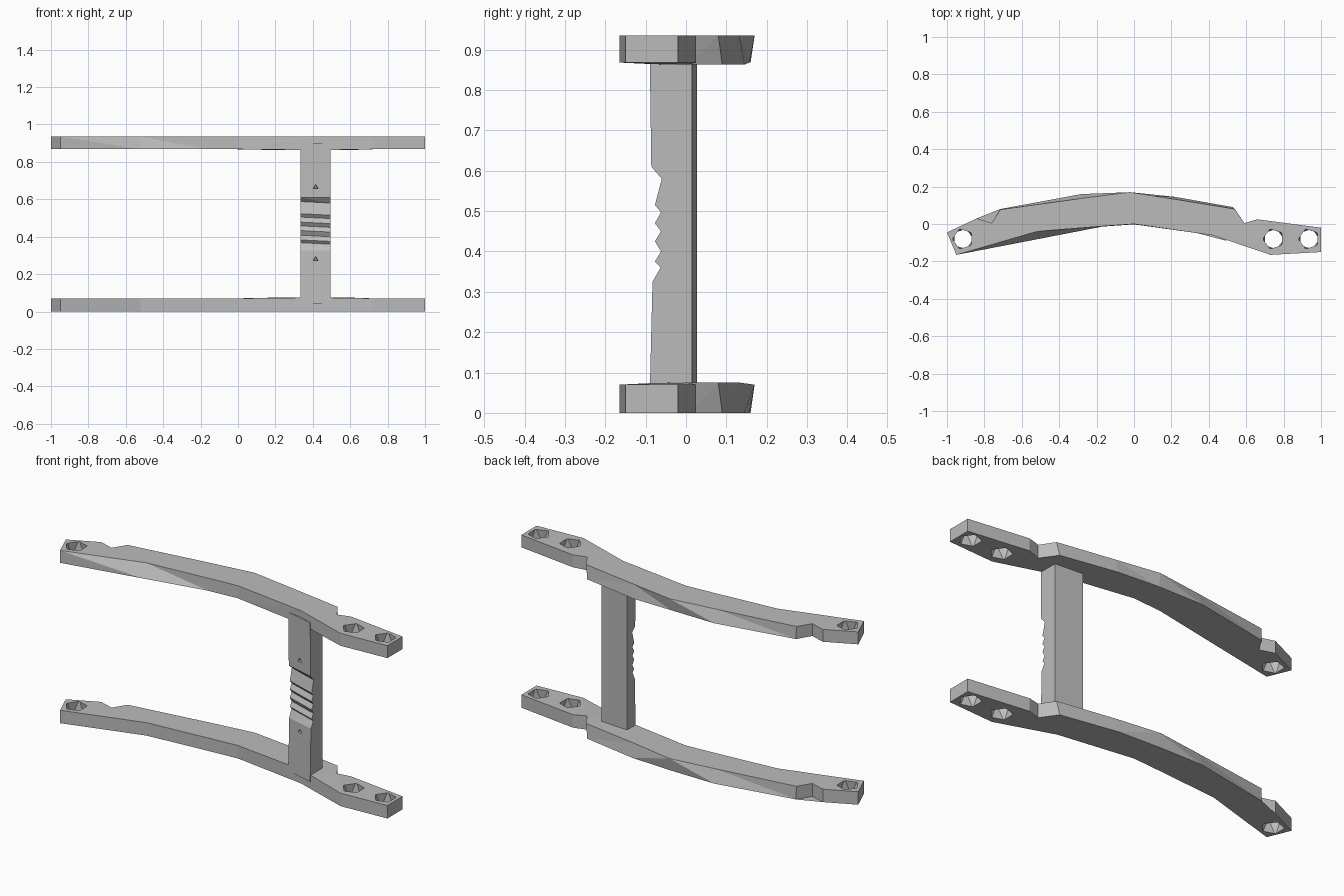
import bpy
import bmesh
from math import cos, sin, tau

if "Cube" in bpy.data.objects:
    bpy.data.objects.remove(bpy.data.objects["Cube"])

grey = bpy.data.materials.new("plain grey")
grey.use_nodes = True
grey.diffuse_color = (0.5, 0.5, 0.5, 1)
grey.node_tree.nodes["Principled BSDF"].inputs["Base Color"].default_value = (0.5, 0.5, 0.5, 1)


def loft(name, rings):
    """Skin a row of equal point rings and cap both ends."""
    bm = bmesh.new()
    loops = [[bm.verts.new(p) for p in ring] for ring in rings]
    for low, high in zip(loops, loops[1:]):
        for i in range(len(low)):
            j = (i + 1) % len(low)
            bm.faces.new((low[i], low[j], high[j], high[i]))
    bm.faces.new(loops[0][::-1])
    bm.faces.new(loops[-1])
    bmesh.ops.triangulate(bm, faces=bm.faces[:])
    bmesh.ops.recalc_face_normals(bm, faces=bm.faces[:])
    mesh = bpy.data.meshes.new(name)
    bm.to_mesh(mesh)
    bm.free()
    mesh.materials.append(grey)
    obj = bpy.data.objects.new(name, mesh)
    bpy.context.collection.objects.link(obj)
    return obj


def cut(target, cutter):
    """Subtract the cutter for good, then remove it."""
    mod = target.modifiers.new("cut", "BOOLEAN")
    mod.operation, mod.solver, mod.object = "DIFFERENCE", "EXACT", cutter
    bpy.context.view_layer.objects.active = target
    bpy.ops.object.modifier_apply(modifier=mod.name)
    bpy.data.objects.remove(cutter)


# Rail outlines: ends and notches are shared, curved middles differ by level
right_end = [(0.59, 0.005), (0.66, 0.025), (1, -0.02), (1, -0.15), (0.73, -0.165), (0.42, -0.06)]
left_end = [(-0.95, -0.165), (-1, -0.045), (-0.84, 0.03), (-0.76, 0.005)]
back_top = [(-0.715, 0.077), (-0.28, 0.137), (-0.02, 0.17), (0.22, 0.132), (0.54, 0.08)]
back_bottom = [(-0.715, 0.08), (-0.28, 0.16), (-0.02, 0.157), (0.22, 0.145), (0.53, 0.09)]
front_curve = [(0, 0), (-0.17, -0.012), (-0.52, -0.04)]
front_undercut = [(0, -0.002), (-0.17, -0.014), (-0.52, -0.082)]

HOLES = [(-0.915, -0.08), (0.745, -0.08), (0.935, -0.08)]


def rail(name, z0, z1, front_low, swell_low, swell_high):
    def level(back, front, z, swell):
        outline = back + right_end + front + left_end
        return [(x, y, z + (swell if 0.2 < x < 0.6 else 0)) for x, y in outline]

    obj = loft(name, [level(back_bottom, front_low, z0, swell_low),
                      level(back_top, front_curve, z1, swell_high)])
    # Twisted five-sided bolt holes
    for hx, hy in HOLES:
        rings = []
        for z, turn in ((z0 - 0.01, 0), (z1 + 0.01, tau / 10)):
            rings.append([(hx + 0.055 * cos(tau * k / 5 + turn),
                           hy + 0.055 * sin(tau * k / 5 + turn), z) for k in range(5)])
        cut(obj, loft("hole_cutter", rings))
    return obj


rail("bottom_rail", 0, 0.07, front_curve, 0, 0.005)
rail("top_rail", 0.868, 0.935, front_undercut, -0.005, 0)

# Post with a skewed section and a notched grip down its front
grip = [(0.04, -0.09), (0.325, -0.083), (0.36, -0.063), (0.375, -0.077), (0.4, -0.062),
        (0.425, -0.077), (0.45, -0.062), (0.47, -0.077), (0.497, -0.062), (0.515, -0.077),
        (0.58, -0.06), (0.61, -0.086), (0.9, -0.09)]
rings = []
for z, y in grip:
    slant = 0.008 if 0.34 < z < 0.6 else 0
    rings.append([(0.335, y + 0.042, z + slant), (0.495, y, z), (0.495, 0.015, z), (0.335, 0.027, z)])
post = loft("post", rings)

# Small triangular pits above and below the grip
for z in (0.28, 0.665):
    mouth = [(0.415 + 0.02 * sin(tau * k / 3), -0.09, z + 0.018 * cos(tau * k / 3)) for k in range(3)]
    floor = [(0.415 + (x - 0.415) * 0.6, -0.04, z + (h - z) * 0.6) for x, _, h in mouth]
    cut(post, loft("pit_cutter", [mouth, floor]))
